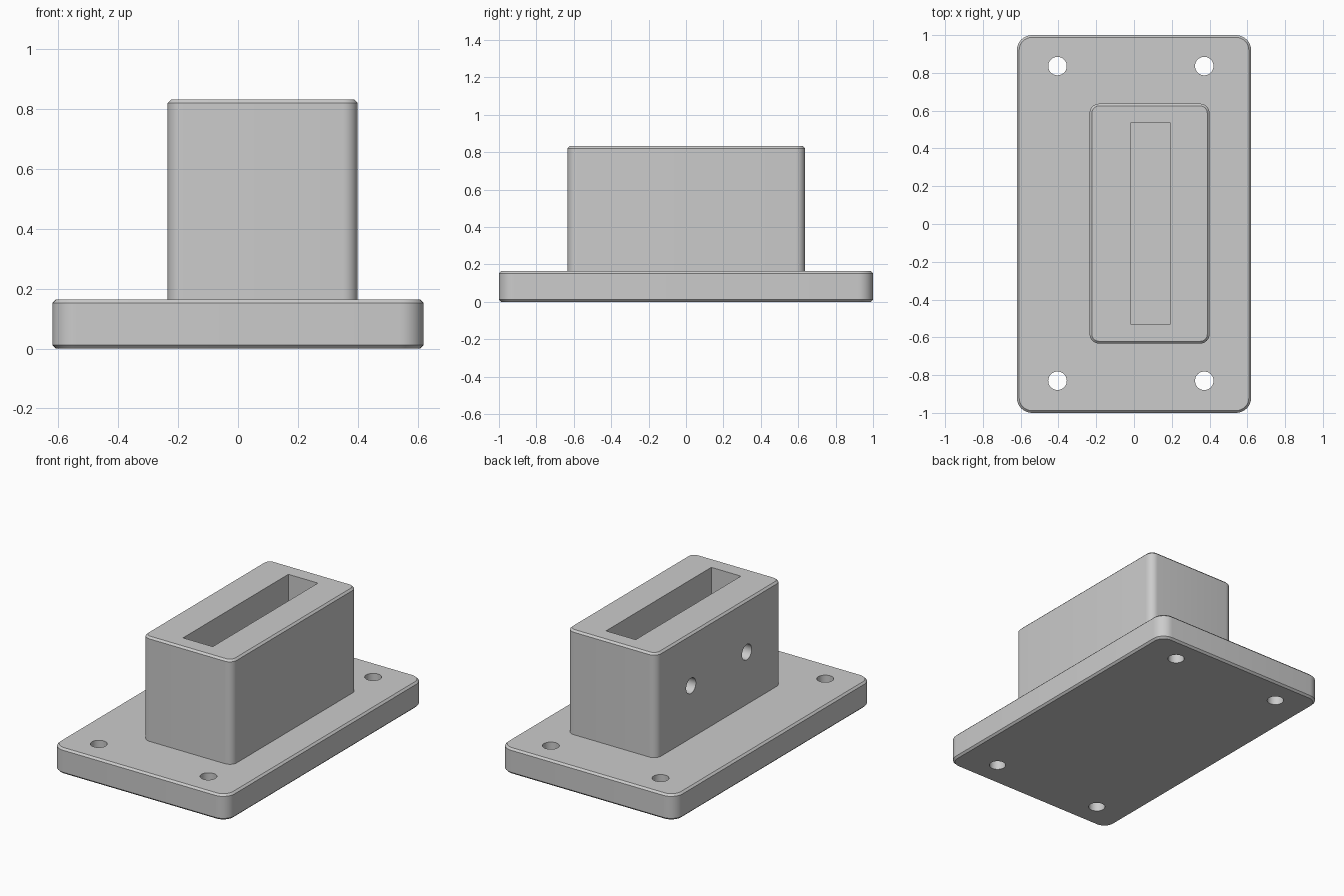
import bpy
import bmesh
from mathutils import Matrix, Vector

default = bpy.data.objects.get("Cube")
if default:
    bpy.data.objects.remove(default, do_unlink=True)

# Single grey material
grey = bpy.data.materials.new("light_grey")
grey.use_nodes = True
colour = (0.6, 0.6, 0.6, 1.0)
grey.diffuse_color = colour
grey.node_tree.nodes["Principled BSDF"].inputs["Base Color"].default_value = colour


def add_object(name, bm):
    mesh = bpy.data.meshes.new(name)
    bm.to_mesh(mesh)
    bm.free()
    mesh.materials.append(grey)
    obj = bpy.data.objects.new(name, mesh)
    bpy.context.collection.objects.link(obj)
    return obj


def block(name, low, high, radius=0, chamfer_levels=(), chamfer=0.012):
    """Box with rounded upright corners and chamfered rims at given heights."""
    low, high = Vector(low), Vector(high)
    bm = bmesh.new()
    bmesh.ops.create_cube(bm, size=1)
    bmesh.ops.scale(bm, vec=high - low, verts=bm.verts)
    bmesh.ops.translate(bm, vec=(low + high) / 2, verts=bm.verts)
    if radius:
        upright = [e for e in bm.edges
                   if abs(e.verts[0].co.z - e.verts[1].co.z) > 0.01]
        bmesh.ops.bevel(bm, geom=upright, offset=radius, segments=8,
                        profile=0.5, affect='EDGES')
    for level in chamfer_levels:
        rim = [e for e in bm.edges
               if all(abs(v.co.z - level) < 1e-4 for v in e.verts)]
        bmesh.ops.bevel(bm, geom=rim, offset=chamfer, segments=1,
                        affect='EDGES')
    return add_object(name, bm)


def drill(name, centre, length, axis='Z', radius=0.049):
    bm = bmesh.new()
    turn = Matrix.Rotation(1.5707963, 4, 'Y') if axis == 'X' else Matrix()
    bmesh.ops.create_cone(bm, cap_ends=True, segments=40, radius1=radius,
                          radius2=radius, depth=length,
                          matrix=Matrix.Translation(centre) @ turn)
    return add_object(name, bm)


def combine(target, tool, operation):
    tool.hide_render = True
    mod = target.modifiers.new(operation.lower(), 'BOOLEAN')
    mod.operation = operation
    mod.solver = 'EXACT'
    mod.object = tool
    bpy.context.view_layer.objects.active = target
    bpy.ops.object.modifier_apply(modifier=mod.name)
    bpy.data.objects.remove(tool, do_unlink=True)


# Base plate joined with the offset socket block
plate_top, socket_top = 0.165, 0.833
bracket = block("socket_bracket", (-0.62, -1, 0), (0.62, 1, plate_top),
                0.08, (0, plate_top))
socket = block("socket_block", (-0.235, -0.633, 0.08), (0.4, 0.637, socket_top),
               0.05, (socket_top,))
combine(bracket, socket, 'UNION')

# Rectangular slot, open at the top
slot = block("slot_cutter", (-0.018, -0.53, plate_top), (0.192, 0.535, 1))
combine(bracket, slot, 'DIFFERENCE')

# Four mounting holes through the plate
for x in (-0.405, 0.372):
    for y in (-0.83, 0.836):
        combine(bracket, drill("mount_cutter", (x, y, 0.1), 0.5), 'DIFFERENCE')

# Two cross holes from the -x wall into the slot
for y in (-0.28, 0.285):
    combine(bracket, drill("cross_cutter", (-0.2, y, 0.5), 0.5, 'X'),
            'DIFFERENCE')

# Smooth the rounded corners and holes, keep the chamfers crisp
bpy.ops.object.select_all(action='DESELECT')
bracket.select_set(True)
bpy.context.view_layer.objects.active = bracket
bpy.ops.object.shade_smooth_by_angle(angle=0.5)
